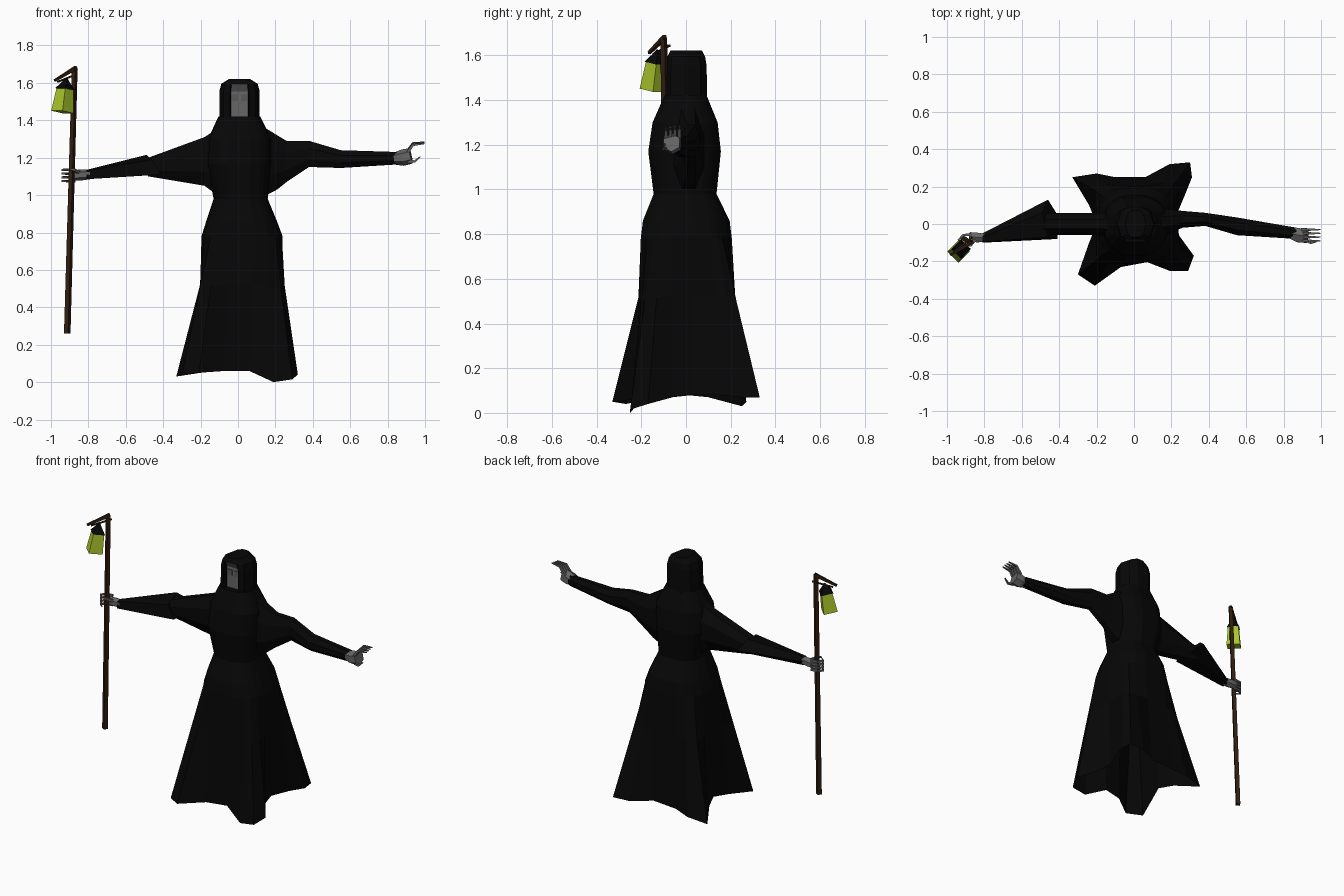
import bpy
import bmesh
import math
from mathutils import Vector, Matrix, Euler

default_cube = bpy.data.objects.get("Cube")
if default_cube:
    bpy.data.objects.remove(default_cube, do_unlink=True)


def make_material(name, red, green, blue):
    material = bpy.data.materials.new(name)
    material.use_nodes = True
    color = (red, green, blue, 1)
    material.diffuse_color = color
    shader = material.node_tree.nodes["Principled BSDF"]
    shader.inputs["Base Color"].default_value = color
    shader.inputs["Roughness"].default_value = 0.9
    return material


black_cloth = make_material("black cloth", 0.002, 0.002, 0.002)
grey_skin = make_material("grey skin", 0.13, 0.13, 0.13)
dark_grey = make_material("dark grey", 0.1, 0.1, 0.1)
brown_wood = make_material("brown wood", 0.03, 0.013, 0.005)
lime_glass = make_material("lime glass", 0.4, 0.56, 0.025)


def loft(name, rings, material, cap_start=True):
    """Skin a list of closed rings that share one point count."""
    mesh = bpy.data.meshes.new(name)
    bm = bmesh.new()
    rows = [[bm.verts.new(point) for point in ring] for ring in rings]
    count = len(rows[0])
    for lower, upper in zip(rows, rows[1:]):
        for i in range(count):
            j = (i + 1) % count
            bm.faces.new((lower[i], lower[j], upper[j], upper[i]))
    if cap_start:
        bm.faces.new(rows[0][::-1])
    bm.faces.new(rows[-1])
    bmesh.ops.recalc_face_normals(bm, faces=bm.faces)
    bm.to_mesh(mesh)
    bm.free()
    mesh.materials.append(material)
    part = bpy.data.objects.new(name, mesh)
    bpy.context.scene.collection.objects.link(part)
    return part


def tube(name, path, radii, material, sides=4):
    """Tapered rod along a short path."""
    path = [Vector(point) for point in path]
    rings = []
    for i, point in enumerate(path):
        direction = path[min(i + 1, len(path) - 1)] - path[max(i - 1, 0)]
        turn = direction.to_track_quat("Z", "Y")
        ring = []
        for k in range(sides):
            angle = math.tau * (k + 0.5) / sides
            offset = Vector((math.cos(angle), math.sin(angle), 0)) * radii[i]
            ring.append(point + turn @ offset)
        rings.append(ring)
    return loft(name, rings, material)


def sleeve(name, sections, material, sides=8):
    """Loft of upright ovals; a section is x, low y, high y, low z, high z."""
    rings = []
    for x, y0, y1, z0, z1 in sections:
        ring = []
        for k in range(sides):
            angle = math.tau * (k + 0.5) / sides
            ring.append((x, (y0 + y1) / 2 + (y1 - y0) * 0.54 * math.cos(angle),
                         (z0 + z1) / 2 + (z1 - z0) * 0.54 * math.sin(angle)))
        rings.append(ring)
    return loft(name, rings, material)


def box(name, center, size, material):
    x, y, z = center
    a, b, c = (value / 2 for value in size)
    rings = [[(x - a, y - b, h), (x + a, y - b, h), (x + a, y + b, h), (x - a, y + b, h)]
             for h in (z - c, z + c)]
    return loft(name, rings, material)


# Robe: a four-lobed open hem running up into rounded levels
hem = [(0.22, 0.03, 0.08), (0.27, 0.15, 0.08), (0.31, 0.25, 0.07), (0.3, 0.33, 0.07),
       (0.19, 0.32, 0.07), (0.06, 0.25, 0.08), (-0.1, 0.25, 0.07), (-0.2, 0.27, 0.05),
       (-0.33, 0.25, 0.03), (-0.24, 0.1, 0.07), (-0.2, 0, 0.08), (-0.24, -0.1, 0.07),
       (-0.3, -0.27, 0.04), (-0.21, -0.33, 0.05), (-0.07, -0.23, 0.06),
       (0.06, -0.2, 0.06), (0.19, -0.25, 0), (0.29, -0.25, 0.015),
       (0.32, -0.17, 0.04), (0.24, -0.06, 0.07)]
# Each level: height, low x, high x, low y, high y
levels = [(0.78, -0.195, 0.24, -0.21, 0.21),
          (0.86, -0.17, 0.21, -0.2, 0.2), (0.98, -0.13, 0.16, -0.15, 0.14),
          (1.17, -0.17, 0.18, -0.175, 0.16), (1.3, -0.16, 0.18, -0.155, 0.145),
          (1.42, -0.105, 0.12, -0.1, 0.095)]


def rounded(value):
    return math.copysign(abs(value) ** 0.85, value)


robe_rings = []
for z, x0, x1, y0, y1 in levels:
    ring = []
    for hx, hy, hz in hem:
        angle = math.atan2(hy, hx)
        ring.append(((x0 + x1) / 2 + (x1 - x0) / 2 * rounded(math.cos(angle)),
                     (y0 + y1) / 2 + (y1 - y0) / 2 * rounded(math.sin(angle)), z))
    robe_rings.append(ring)

# Thigh level: between hips and hem, held inside a box
thigh = []
for low, high in zip(hem, robe_rings[0]):
    x, y, z = Vector(high).lerp(Vector(low), 0.36)
    thigh.append((min(max(x, -0.205), 0.25), min(max(y, -0.213), 0.22), z))
loft("robe", [hem, thigh] + robe_rings, black_cloth, cap_start=False)

# Hood: mirrored outline with a recess in front that holds the face
half = [(0.046, -0.06), (0.052, -0.088), (0.085, -0.07), (0.108, 0), (0.085, 0.066), (0.04, 0.095)]
outline = half + [(-x, y) for x, y in reversed(half)]
hood_rings = []
for z, sx, sy, recessed in ((1.4, 1, 1, True), (1.555, 1, 0.97, True),
                            (1.595, 0.9, 0.9, False), (1.622, 0.5, 0.75, False)):
    ring = []
    for i, (x, y) in enumerate(outline):
        if i in (0, len(outline) - 1) and not recessed:
            y = -0.092
        ring.append((0.008 + x * sx, y * sy, z))
    hood_rings.append(ring)
hood = loft("hood", hood_rings, black_cloth)
hood.data.materials.append(grey_skin)
for face in hood.data.polygons:
    middle = face.center
    if abs(middle.x - 0.008) < 0.01 and face.normal.y < -0.5 and middle.z < 1.58:
        face.material_index = 1

# Eye sockets
for side, label in ((1, "left"), (-1, "right")):
    box(label + "_eye", (0.008 + side * 0.025, -0.06, 1.52), (0.034, 0.005, 0.036), dark_grey)

# Sleeves
sleeve("left_sleeve", [(0.08, -0.09, 0.09, 0.96, 1.4), (0.21, -0.04, 0.075, 1.03, 1.32),
                       (0.26, -0.02, 0.07, 1.07, 1.29), (0.38, -0.01, 0.06, 1.15, 1.29),
                       (0.55, -0.06, 0.035, 1.145, 1.24), (0.87, -0.08, -0.02, 1.165, 1.23)],
       black_cloth)
sleeve("right_upper_sleeve", [(-0.07, -0.09, 0.09, 0.97, 1.38), (-0.18, -0.06, 0.06, 1.05, 1.31),
                              (-0.48, -0.06, 0.06, 1.1, 1.2)], black_cloth)
loft("right_forearm_sleeve", [
    [(-0.41, -0.08, 1.11), (-0.41, 0.05, 1.11), (-0.46, 0.13, 1.16),
     (-0.49, 0.06, 1.215), (-0.46, -0.07, 1.19)],
    [(-0.81, -0.1, 1.085), (-0.81, -0.06, 1.085), (-0.81, -0.05, 1.11),
     (-0.81, -0.07, 1.135), (-0.81, -0.095, 1.13)]], black_cloth)

# Left hand: open, fingers bent outward above a separate thumb
tube("left_palm", [(0.84, -0.05, 1.195), (0.88, -0.06, 1.2), (0.925, -0.065, 1.21)],
     (0.033, 0.044, 0.042), grey_skin, 6)
for i in range(4):
    y = -0.03 - i * 0.02
    drop = i * 0.003
    tube("left_finger", [(0.9, y, 1.225 - drop), (0.935, y, 1.277 - drop),
                         (0.997, y, 1.284 - drop)], (0.012, 0.009, 0.004), grey_skin)
tube("left_thumb", [(0.91, -0.085, 1.18), (0.945, -0.1, 1.18), (0.975, -0.095, 1.205)],
     (0.012, 0.009, 0.004), grey_skin)

# Right hand: gripping the staff
tube("right_palm", [(-0.79, -0.075, 1.11), (-0.84, -0.072, 1.108), (-0.88, -0.066, 1.105)],
     (0.025, 0.03, 0.026), grey_skin, 6)
for i in range(4):
    z = 1.075 + i * 0.02
    tube("right_finger", [(-0.87, -0.055, z), (-0.915, -0.06, z), (-0.938, -0.085, z),
                          (-0.91, -0.112, z)], (0.01, 0.009, 0.008, 0.004), grey_skin)
tube("right_thumb", [(-0.85, -0.085, 1.12), (-0.875, -0.115, 1.135), (-0.905, -0.118, 1.14)],
     (0.012, 0.009, 0.004), grey_skin)

# Staff with a sloping bracket and brace
tube("staff", [(-0.913, -0.076, 0.26), (-0.873, -0.1, 1.68)], (0.018, 0.016), brown_wood)
tube("bracket", [(-0.865, -0.095, 1.682), (-0.98, -0.165, 1.612)], (0.014, 0.009), brown_wood)
tube("brace", [(-0.865, -0.072, 1.645), (-0.965, -0.147, 1.605)], (0.006, 0.006), brown_wood)

# Lantern: flared glass under a dark cap, hung at a slight tilt
hang = Matrix.Translation((-0.919, -0.128, 1.61)) @ Euler((-0.12, 0.12, 0)).to_matrix().to_4x4()


def square(z, reach):
    corners = [(reach, 0), (0, reach), (-reach, 0), (0, -reach)]
    return [hang @ Vector((x, y, z)) for x, y in corners]


loft("lantern_glass", [square(-0.168, 0.06), square(-0.042, 0.046)], lime_glass)
loft("lantern_cap", [square(-0.045, 0.053), square(-0.005, 0.02), square(0.015, 0.007)], black_cloth)
